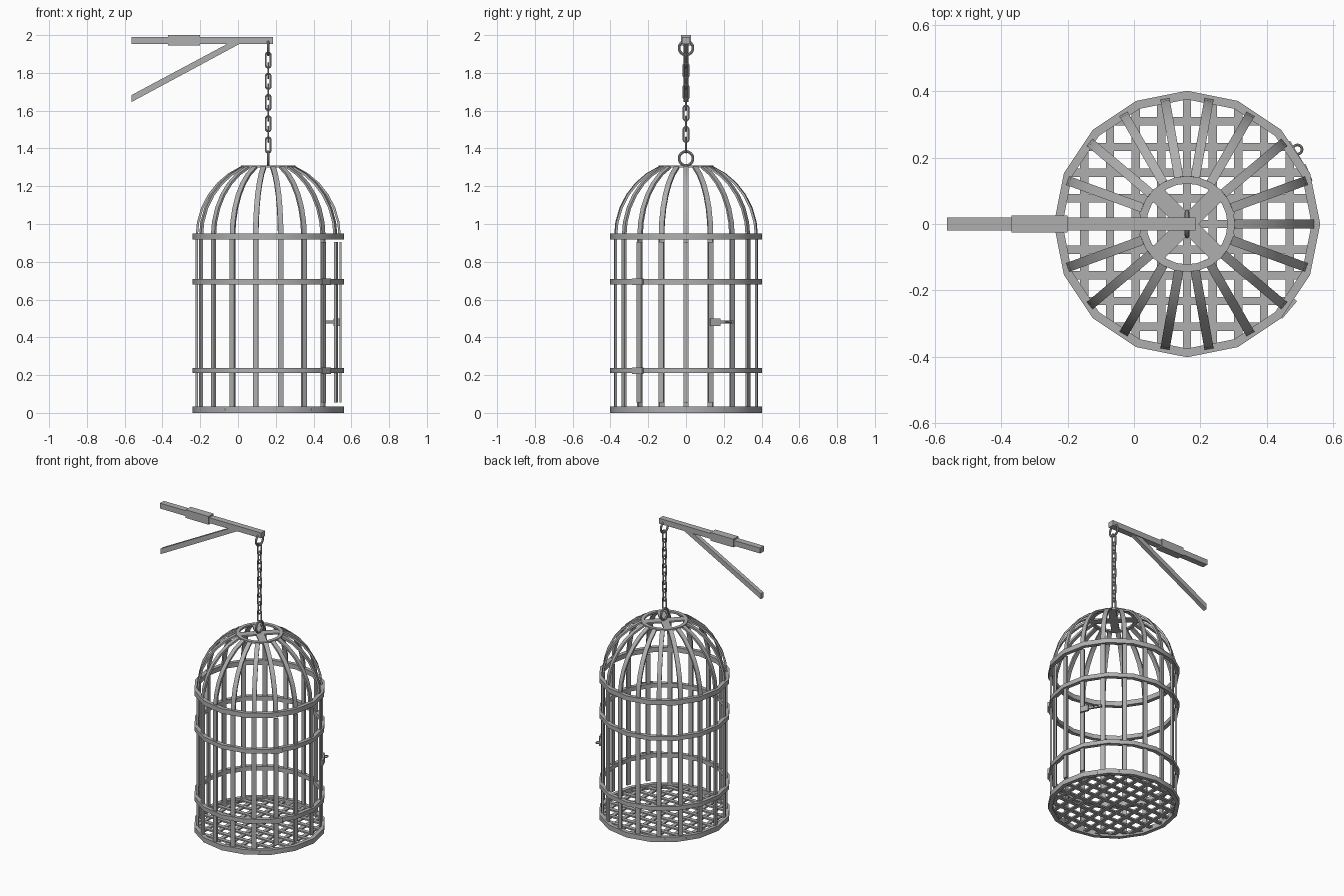
import bpy, bmesh, math
from mathutils import Matrix, Vector

if "Cube" in bpy.data.objects:
    bpy.data.objects.remove(bpy.data.objects["Cube"])

iron = bpy.data.materials.new("grey_iron")
iron.use_nodes = True
GREY = (0.43, 0.43, 0.43, 1)
iron.diffuse_color = GREY
iron.node_tree.nodes["Principled BSDF"].inputs["Base Color"].default_value = GREY

CX = 0.16                       # cage axis
AXIS = Matrix.Translation((CX, 0, 0))
R = 0.385                       # outer radius of the bars


def turn(deg, axis="Z"):
    return Matrix.Rotation(math.radians(deg), 4, axis)


def finish(name, bm, smooth=True):
    bmesh.ops.recalc_face_normals(bm, faces=bm.faces)
    mesh = bpy.data.meshes.new(name)
    bm.to_mesh(mesh)
    bm.free()
    mesh.materials.append(iron)
    ob = bpy.data.objects.new(name, mesh)
    bpy.context.collection.objects.link(ob)
    if smooth:
        bpy.ops.object.select_all(action="DESELECT")
        ob.select_set(True)
        bpy.context.view_layer.objects.active = ob
        bpy.ops.object.shade_smooth_by_angle(angle=math.radians(35))
    return ob


def box(bm, size, centre, matrix=Matrix()):
    m = matrix @ Matrix.Translation(centre) @ Matrix.Diagonal((*size, 1))
    bmesh.ops.create_cube(bm, size=1, matrix=m)


def loft(bm, sections, closed):
    """Join matching loops of points; cap the ends when open."""
    loops = [[bm.verts.new(p) for p in s] for s in sections]
    n = len(loops[0])
    for i in range(len(loops) - (0 if closed else 1)):
        a, b = loops[i], loops[(i + 1) % len(loops)]
        for k in range(n):
            bm.faces.new((a[k], a[(k + 1) % n], b[(k + 1) % n], b[k]))
    if not closed:
        bm.faces.new(loops[0])
        bm.faces.new(loops[-1])


def hoop(name, inner, outer, z0, z1, sides):
    bm = bmesh.new()
    rect = [(inner, z0), (outer, z0), (outer, z1), (inner, z1)]
    loft(bm, [[AXIS @ turn(360 * i / sides) @ Vector((r, 0, z)) for r, z in rect]
              for i in range(sides)], True)
    return finish(name, bm)


def strap(bm, path, deg, width=0.028, thick=0.012):
    """Flat bar following a (radius, height) path at one angle of the cage."""
    sections = []
    for i, (r, z) in enumerate(path):
        a, b = path[max(i - 1, 0)], path[min(i + 1, len(path) - 1)]
        d = Vector((b[0] - a[0], b[1] - a[1])).normalized()
        ri, zi = r - d.y * thick, z + d.x * thick
        sections.append([AXIS @ turn(deg) @ Vector(p) for p in (
            (r, -width / 2, z), (r, width / 2, z),
            (ri, width / 2, zi), (ri, -width / 2, zi))])
    loft(bm, sections, False)


def link(bm, matrix, radius, wire, stretch=0, steps=16, sides=8):
    """Round or stretched chain ring lying in the local xz plane."""
    sections = []
    for i in range(steps):
        t = 2 * math.pi * (i + 0.5) / steps
        c, s = math.cos(t), math.sin(t)
        ring = []
        for k in range(sides):
            u = 2 * math.pi * k / sides
            q = radius + wire * math.cos(u)
            ring.append(matrix @ Vector((q * c, wire * math.sin(u),
                                         q * s + math.copysign(stretch, s))))
        sections.append(ring)
    loft(bm, sections, True)


# Hoops around the cage
for name, z0, z1 in (("base_hoop", 0, 0.033), ("lower_hoop", 0.21, 0.238),
                     ("upper_hoop", 0.68, 0.708), ("dome_hoop", 0.918, 0.95)):
    hoop(name, 0.376, 0.402, z0, z1, 16)
hoop("crown_hoop", 0.122, 0.145, 1.298, 1.31, 24)

# Upright bars, with a four-bar door on the left side
bars, door, dome = bmesh.new(), bmesh.new(), bmesh.new()
arc = [(R * math.cos(t), 0.93 + 0.405 * math.sin(t))
       for t in (math.radians(68 * i / 6) for i in range(7))]
for i in range(18):
    deg = i * 20
    if deg in (0, 20, 320, 340):
        strap(door, [(R + 0.004, 0.055), (R + 0.004, 0.905)], deg)
    else:
        strap(bars, [(R, 0.01), (R, 0.93)], deg)
    strap(dome, arc, deg)
finish("cage_bars", bars)
finish("door_bars", door)
finish("dome_bars", dome)

# Door hinges
bm = bmesh.new()
for z in (0.224, 0.694):
    box(bm, (0.012, 0.07, 0.034), (0.398, 0, z), AXIS @ turn(-40))
finish("door_hinges", bm, False)

# Door latch: block, bolt and staple
bm = bmesh.new()
box(bm, (0.014, 0.055, 0.038), (0.393, 0, 0.48), AXIS @ turn(23))
box(bm, (0.012, 0.11, 0.016), (0.39, 0, 0.48), AXIS @ turn(31))
link(bm, AXIS @ turn(34) @ Matrix.Translation((0.402, 0, 0.48)) @ turn(90, "X"),
     0.014, 0.004)
finish("door_latch", bm)

# Lattice floor
bm = bmesh.new()
for i in range(-4, 5):
    d = i * 0.0775
    length = 2 * math.sqrt(0.385 ** 2 - d * d)
    box(bm, (0.025, length, 0.01), (d, 0, 0.014), AXIS)
    box(bm, (length, 0.025, 0.01), (0, d, 0.018), AXIS)
finish("floor_lattice", bm, False)

# Crossed plates in the crown
bm = bmesh.new()
for deg in (45, 135):
    box(bm, (0.26, 0.05, 0.01), (0, 0, 1.303), AXIS @ turn(deg))
finish("crown_cross", bm, False)

# Chain with an end ring at each end
bm = bmesh.new()
for z in (1.347, 1.932):
    link(bm, Matrix.Translation((CX, 0, z)) @ turn(90), 0.037, 0.007, steps=20)
for i in range(9):
    m = Matrix.Translation((CX, 0, 1.868 - i * 0.0562)) @ turn(90 * (i % 2))
    link(bm, m, 0.013, 0.005, stretch=0.027)
finish("chain", bm)

# Hanging arm with sleeve
bm = bmesh.new()
box(bm, (0.75, 0.04, 0.036), (-0.19, 0, 1.972))
finish("arm", bm, False)
bm = bmesh.new()
box(bm, (0.17, 0.052, 0.055), (-0.285, 0, 1.9725))
finish("arm_sleeve", bm, False)

# Slanted brace cut flush with the wall
bm = bmesh.new()
side = [(-0.565, 1.645), (0.015, 1.957), (-0.05, 1.957), (-0.565, 1.682)]
loft(bm, [[(x, y, z) for x, z in side] for y in (-0.014, 0.014)], False)
finish("brace", bm, False)
